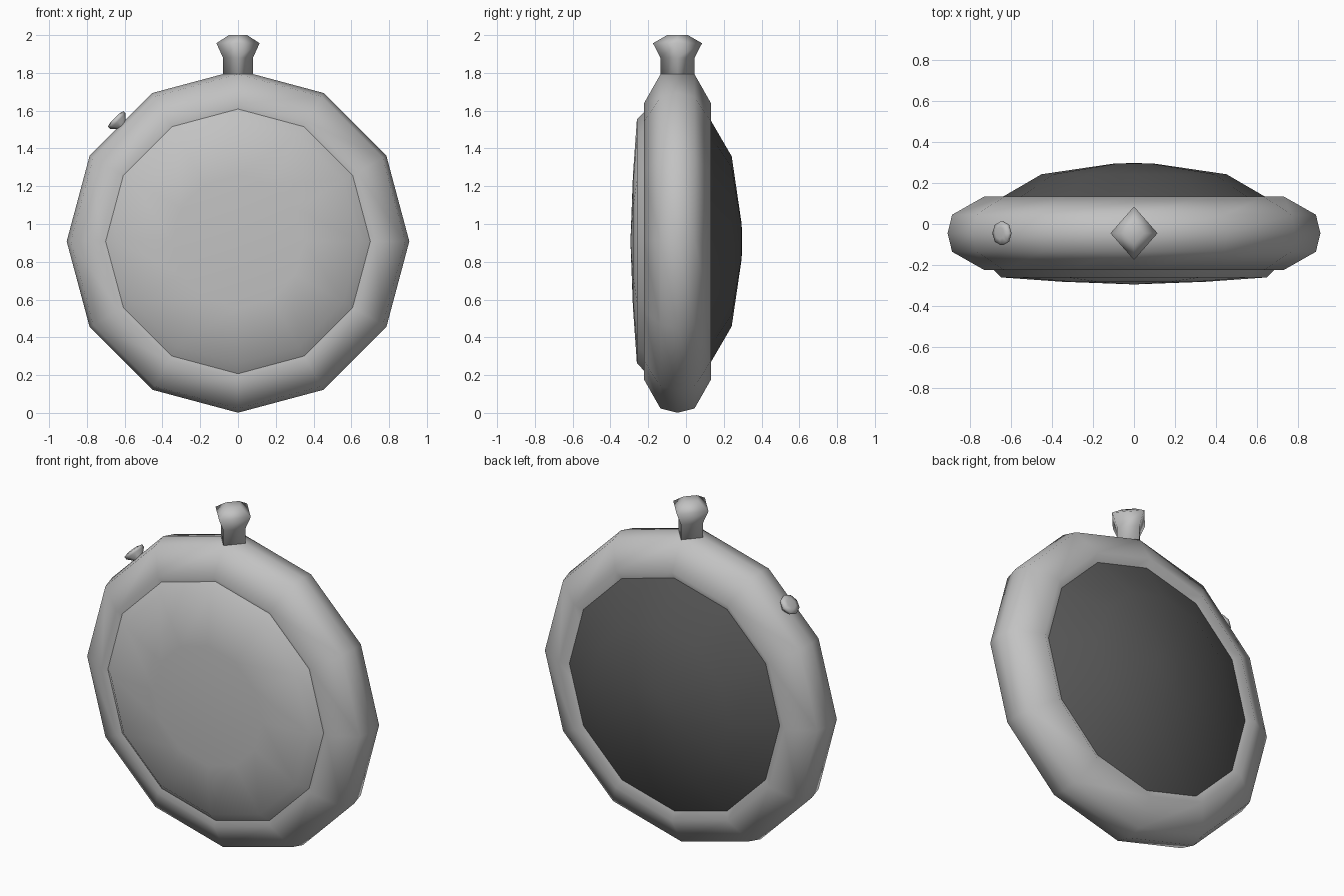
import bpy, bmesh, math
from mathutils import Matrix, Vector

if "Cube" in bpy.data.objects:
    bpy.data.objects.remove(bpy.data.objects["Cube"])


def material(name, rgb):
    m = bpy.data.materials.new(name)
    m.diffuse_color = (*rgb, 1)
    m.use_nodes = True
    m.node_tree.nodes["Principled BSDF"].inputs["Base Color"].default_value = m.diffuse_color
    return m


METAL = material("grey metal", (0.54, 0.54, 0.54))
DARK = material("dark glass", (0.10, 0.10, 0.10))


def lathe(name, profile, sides, mat, place, squash=1.0, loop=False, caps=False):
    """Spin (radius, height) points about local z, then place the result."""
    bm = bmesh.new()
    rings = []
    for r, h in profile:
        if r == 0:
            rings.append([bm.verts.new((0, 0, h))] * sides)
        else:
            rings.append([bm.verts.new((r * math.cos(a) * squash, r * math.sin(a), h))
                          for a in (2 * math.pi * i / sides for i in range(sides))])
    pairs = list(zip(rings, rings[1:])) + ([(rings[-1], rings[0])] if loop else [])
    for lo, hi in pairs:
        for i in range(sides):
            j = (i + 1) % sides
            corners = list(dict.fromkeys((lo[i], lo[j], hi[j], hi[i])))
            bm.faces.new(corners)
    if caps:
        bm.faces.new(rings[0])
        bm.faces.new(rings[-1])
    bm.transform(place)
    bmesh.ops.recalc_face_normals(bm, faces=bm.faces)
    for f in bm.faces:
        f.smooth = True
    me = bpy.data.meshes.new(name)
    bm.to_mesh(me)
    bm.free()
    me.materials.append(mat)
    ob = bpy.data.objects.new(name, me)
    bpy.context.collection.objects.link(ob)
    return ob


CZ, CY = 0.908, -0.045
# local z becomes world y (towards the back)
upright = Matrix.Translation((0, 0, CZ)) @ Matrix.Rotation(-math.pi / 2, 4, 'X')

# rounded case rim
lathe("case_rim", [(0.73, CY - 0.178), (0.885, CY - 0.09), (0.907, CY), (0.885, CY + 0.09),
                   (0.73, CY + 0.178), (0.575, CY + 0.09), (0.555, CY), (0.575, CY - 0.09)],
      12, METAL, upright, loop=True)

# shallow front cover
lathe("front_cover", [(0, -0.294), (0.35, -0.281), (0.645, -0.26), (0.78, -0.13)],
      12, METAL, upright)

# domed dark back
lathe("back_dome", [(0, 0.296), (0.09, 0.295), (0.45, 0.242), (0.78, 0.05)],
      12, DARK, upright)

# four-sided winding crown on top
lathe("crown", [(0.09, 1.72), (0.09, 1.88), (0.13, 1.957), (0.055, 2.0)],
      4, METAL, Matrix.Translation((0, CY, 0)), squash=0.88, caps=True)

# small side button, pointing up and to the left
out = Vector((-1, 0, 1)).to_track_quat('Z', 'Y').to_matrix().to_4x4()
lathe("side_button", [(0.03, 0.83), (0.03, 0.872), (0.058, 0.9), (0.058, 0.917), (0.03, 0.924)],
      8, METAL, Matrix.Translation((0, CY, CZ)) @ out, caps=True)
